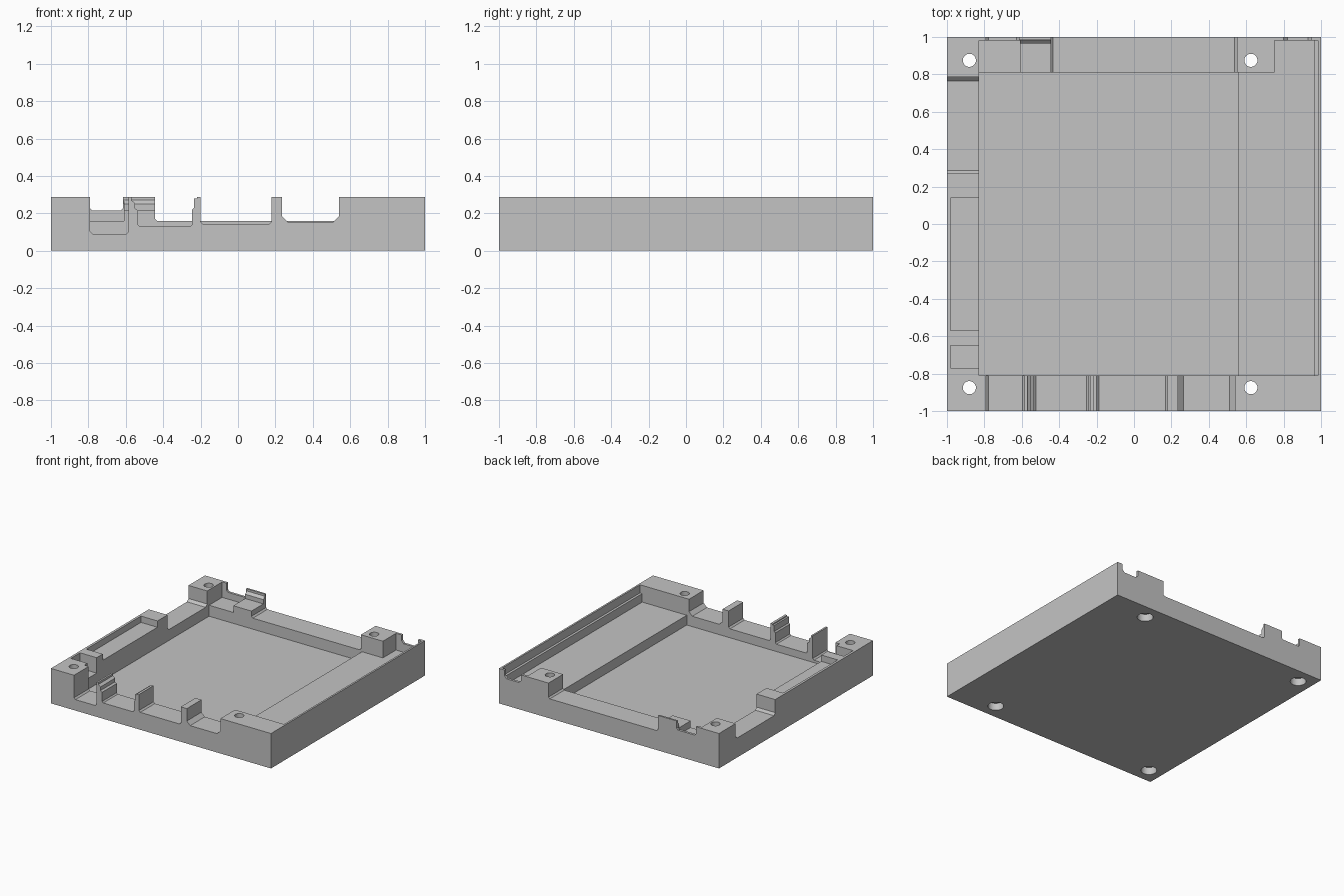
import bpy
import bmesh
from mathutils import Vector

if "Cube" in bpy.data.objects:
    bpy.data.objects.remove(bpy.data.objects["Cube"], do_unlink=True)

HEIGHT = 0.287
ABOVE = 0.4      # cutters run past the top
OUT = 1.1        # and past the sides

grey = bpy.data.materials.new("light grey plastic")
grey.use_nodes = True
colour = (0.55, 0.55, 0.55, 1)
grey.diffuse_color = colour
grey.node_tree.nodes["Principled BSDF"].inputs["Base Color"].default_value = colour


def prism(name, outline, axis, start, end):
    """Extrude an outline of (u, z) points along x or y."""
    bm = bmesh.new()
    place = (lambda u, z: (u, start, z)) if axis == "y" else (lambda u, z: (start, u, z))
    face = bm.faces.new([bm.verts.new(place(u, z)) for u, z in outline])
    new = bmesh.ops.extrude_face_region(bm, geom=[face])["geom"]
    shift = Vector((0, end - start, 0)) if axis == "y" else Vector((end - start, 0, 0))
    bmesh.ops.translate(bm, vec=shift, verts=[v for v in new if isinstance(v, bmesh.types.BMVert)])
    bmesh.ops.recalc_face_normals(bm, faces=bm.faces)
    mesh = bpy.data.meshes.new(name)
    bm.to_mesh(mesh)
    bm.free()
    mesh.materials.append(grey)
    obj = bpy.data.objects.new(name, mesh)
    bpy.context.collection.objects.link(obj)
    return obj


def box(name, x, y, z):
    return prism(name, [(x[0], z[0]), (x[1], z[0]), (x[1], z[1]), (x[0], z[1])], "y", *y)


def cylinder(name, x, y, radius, bottom, top):
    bpy.ops.mesh.primitive_cylinder_add(vertices=32, radius=radius, depth=top - bottom,
                                        location=(x, y, (bottom + top) / 2))
    obj = bpy.context.object
    obj.name = name
    obj.data.materials.append(grey)
    return obj


tray = box("case_tray", (-1, 1), (-1, 1), (0, HEIGHT))


def cut(cutter):
    cutter.hide_render = True
    mod = tray.modifiers.new("cut", "BOOLEAN")
    mod.operation = "DIFFERENCE"
    mod.solver = "EXACT"
    mod.object = cutter
    bpy.context.view_layer.objects.active = tray
    bpy.ops.object.modifier_apply(modifier=mod.name)
    bpy.data.objects.remove(cutter, do_unlink=True)


def pocket(name, x, y, floor):
    cut(box(name, x, y, (floor, ABOVE)))


def slot(name, x0, x1, floor, round_off, y0, y1):
    """Open slot whose lower corners are bevelled."""
    r = round_off
    cut(prism(name, [(x0, ABOVE), (x0, floor + r), (x0 + r, floor), (x1 - r, floor),
                     (x1, floor + r), (x1, ABOVE)], "y", y0, y1))


# Interior: deep board well, raised side floor, ledge along the side wall
pocket("board_well", (-0.83, 0.56), (-0.81, 0.81), 0.07)
pocket("side_floor", (0.5, 0.965), (-0.81, 0.81), 0.15)
pocket("side_floor_corner", (0.75, 0.965), (0.7, 0.98), 0.15)
pocket("side_ledge", (0.9, 0.985), (-0.81, 0.98), 0.22)

# Front wall port openings
slot("front_port_square", -0.79, -0.585, 0.09, 0.012, -OUT, -0.8)
cut(prism("front_port_stepped",
          [(-0.57, ABOVE), (-0.57, 0.27), (-0.55, 0.255), (-0.55, 0.225), (-0.535, 0.215),
           (-0.535, 0.14), (-0.525, 0.13), (-0.255, 0.13), (-0.245, 0.14), (-0.245, 0.22),
           (-0.235, 0.23), (-0.235, 0.278), (-0.22, 0.278), (-0.22, ABOVE)],
          "y", -OUT, -0.8))
slot("front_port_wide", -0.2, 0.18, 0.143, 0.012, -OUT, -0.8)
slot("front_port_bevelled", 0.235, 0.54, 0.155, 0.03, -OUT, -0.8)

# Back wall openings, shelf and latch fin
slot("back_opening", -0.445, 0.55, 0.16, 0.012, 0.8, OUT)
pocket("back_corner_shelf", (-0.83, -0.61), (0.8, 0.98), 0.16)
slot("back_corner_notch", -0.79, -0.615, 0.215, 0.012, 0.9, OUT)
slot("back_far_notch", 0.8, 0.95, 0.22, 0.02, 0.95, OUT)
cut(prism("latch_fin_step", [(0.8, 0.215), (0.965, 0.215), (0.965, 0.25), (0.985, 0.27),
                             (0.985, ABOVE), (0.8, ABOVE)], "x", -0.62, -0.43))

# Right wall opening and pockets
cut(prism("wall_opening", [(0.27, ABOVE), (0.27, 0.18), (0.285, 0.16), (0.765, 0.16),
                           (0.785, 0.18), (0.785, ABOVE)], "x", -OUT, -0.8))
pocket("long_wall_pocket", (-0.98, -0.8), (-0.57, 0.14), 0.235)
pocket("short_wall_pocket", (-0.98, -0.8), (-0.77, -0.65), 0.16)

# Screw holes with counterbores underneath
for x in (-0.88, 0.625):
    for y in (-0.875, 0.875):
        cut(cylinder("screw_hole", x, y, 0.035, -0.1, ABOVE))
        cut(cylinder("counterbore", x, y, 0.06, -0.1, 0.06))

bpy.ops.object.select_all(action="DESELECT")
tray.select_set(True)
bpy.context.view_layer.objects.active = tray
bpy.ops.object.shade_smooth_by_angle()
